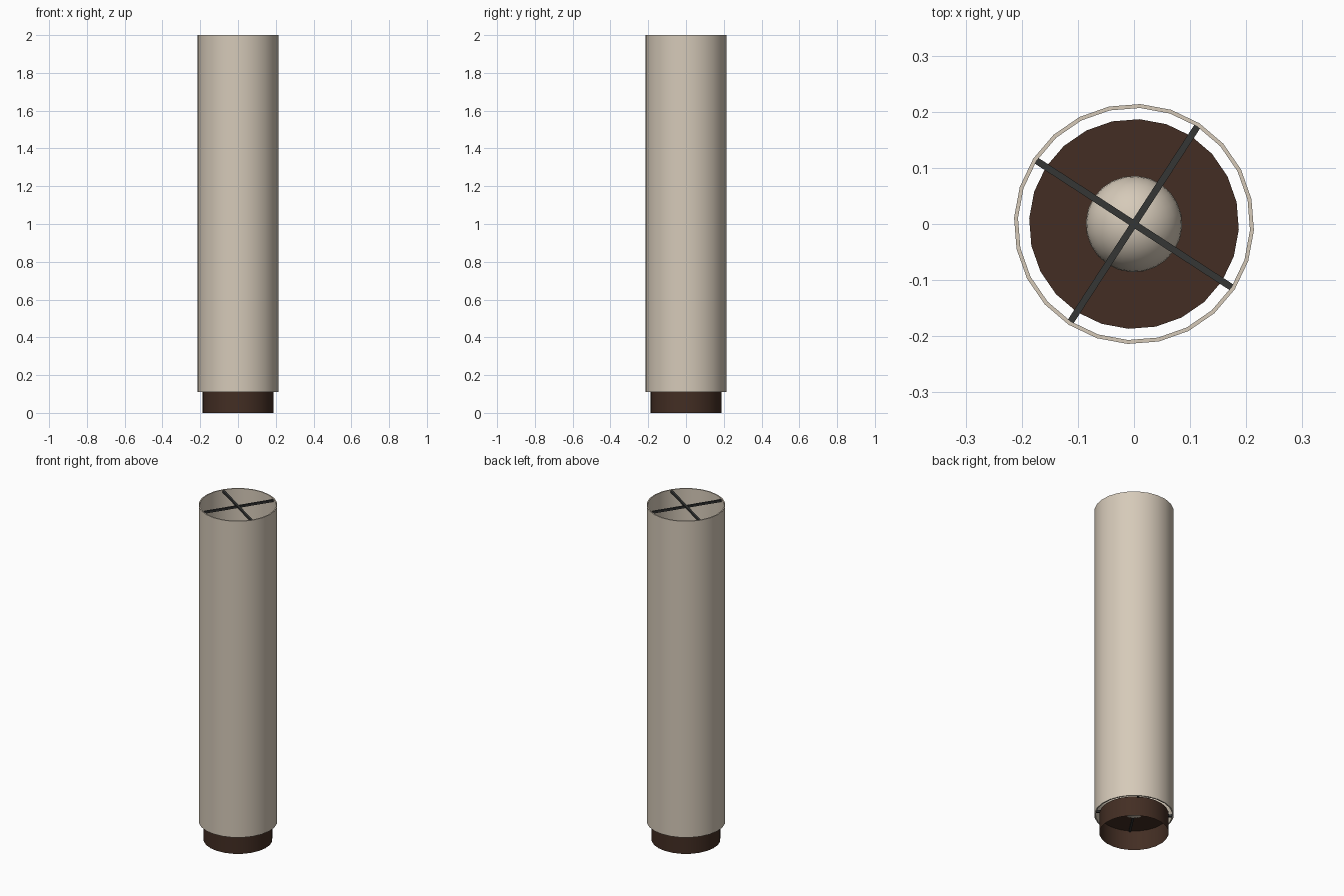
import bpy, bmesh, math
from mathutils import Matrix

if "Cube" in bpy.data.objects:
    bpy.data.objects.remove(bpy.data.objects["Cube"])

SIDES = 24
TURN = math.radians(-3)          # all round parts share this facet offset


def material(name, rgb):
    m = bpy.data.materials.new(name)
    m.diffuse_color = (*rgb, 1)
    m.use_nodes = True
    m.node_tree.nodes["Principled BSDF"].inputs["Base Color"].default_value = m.diffuse_color
    return m


BEIGE = material("warm beige", (0.67, 0.59, 0.485))
BROWN = material("dark brown", (0.056, 0.027, 0.017))
METAL = material("charcoal metal", (0.035, 0.037, 0.036))


def finish(name, bm, mat, smooth=True):
    me = bpy.data.meshes.new(name)
    bm.to_mesh(me)
    bm.free()
    ob = bpy.data.objects.new(name, me)
    bpy.context.collection.objects.link(ob)
    me.materials.append(mat)
    if smooth:
        bpy.ops.object.select_all(action='DESELECT')
        ob.select_set(True)
        bpy.context.view_layer.objects.active = ob
        bpy.ops.object.shade_smooth_by_angle(angle=math.radians(35))
    return ob


def lathe(name, profile, mat, closed=False):
    """Turn an (r, z) profile around z; a point with r = 0 closes the end."""
    bm = bmesh.new()
    vs = [bm.verts.new((r, 0, z)) for r, z in profile]
    n = len(vs)
    edges = [bm.edges.new((vs[i], vs[(i + 1) % n])) for i in range(n if closed else n - 1)]
    bmesh.ops.spin(bm, geom=vs + edges, cent=(0, 0, 0), axis=(0, 0, 1),
                   angle=math.tau, steps=SIDES, use_duplicate=False)
    bmesh.ops.remove_doubles(bm, verts=bm.verts, dist=1e-5)
    bmesh.ops.recalc_face_normals(bm, faces=bm.faces)
    bmesh.ops.rotate(bm, verts=bm.verts, matrix=Matrix.Rotation(TURN, 3, 'Z'))
    return finish(name, bm, mat)


# Tall open shade with a thin wall
lathe("shade", [(0.214, 0.11), (0.214, 2.0), (0.207, 2.0), (0.207, 0.11)], BEIGE, closed=True)

# Base: hollow cap, open underneath
lathe("base", [(0.187, 0.0), (0.187, 0.118), (0.0, 0.118)], BROWN)

# Round bulb resting on the base
bm = bmesh.new()
bmesh.ops.create_uvsphere(bm, u_segments=SIDES, v_segments=16, radius=0.086,
                          matrix=Matrix.Translation((0, 0, 0.19)) @ Matrix.Rotation(TURN, 4, 'Z'))
finish("bulb", bm, BEIGE)

# Crossed struts holding the shade at both ends
for label, z in (("top", 1.989), ("bottom", 0.119)):
    bm = bmesh.new()
    for deg in (57, -33):
        bmesh.ops.create_cube(bm, size=1, matrix=Matrix.Translation((0, 0, z))
                              @ Matrix.Rotation(math.radians(deg), 4, 'Z')
                              @ Matrix.Diagonal((0.418, 0.012, 0.012, 1)))
    finish(label + "_struts", bm, METAL, smooth=False)
